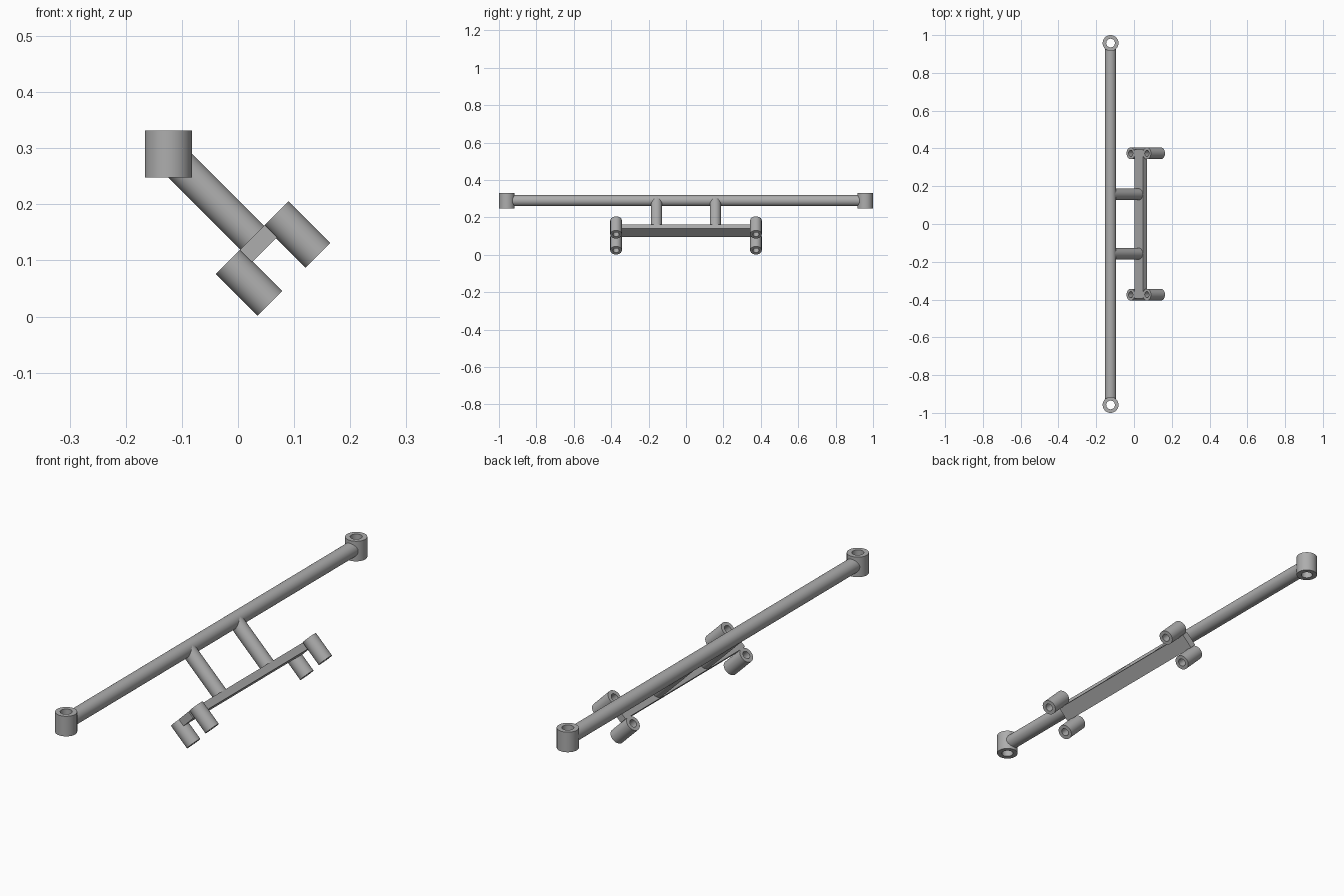
import bpy, bmesh, math
from mathutils import Matrix, Vector

if "Cube" in bpy.data.objects:
    bpy.data.objects.remove(bpy.data.objects["Cube"])

grey = bpy.data.materials.new("steel grey")
grey.use_nodes = True
GREY = (0.42, 0.42, 0.42, 1)
grey.diffuse_color = GREY
grey.node_tree.nodes["Principled BSDF"].inputs["Base Color"].default_value = GREY

SEGMENTS = 48
DOWN = Vector((1, 0, -1)).normalized()   # direction of the struts
ACROSS = Vector((1, 0, 1)).normalized()  # width direction of the plate


def finish(name, bm):
    bmesh.ops.recalc_face_normals(bm, faces=bm.faces)
    mesh = bpy.data.meshes.new(name)
    bm.to_mesh(mesh)
    bm.free()
    mesh.materials.append(grey)
    obj = bpy.data.objects.new(name, mesh)
    bpy.context.collection.objects.link(obj)
    bpy.ops.object.select_all(action="DESELECT")
    obj.select_set(True)
    bpy.context.view_layer.objects.active = obj
    bpy.ops.object.shade_smooth_by_angle(angle=math.radians(35))
    return obj


def tube(name, start, end, radius, bore=0):
    """Round bar from start to end, or a hollow sleeve when bore is set."""
    start, end = Vector(start), Vector(end)
    axis = end - start
    place = Matrix.Translation(start) @ axis.to_track_quat("Z", "Y").to_matrix().to_4x4()
    h = axis.length
    bm = bmesh.new()
    if bore:
        # closed rectangular section spun about the axis
        section = [(bore, 0), (radius, 0), (radius, h), (bore, h)]
        verts = [bm.verts.new((r, 0, z)) for r, z in section]
        edges = [bm.edges.new((verts[i - 1], verts[i])) for i in range(4)]
        bmesh.ops.spin(bm, geom=verts + edges, cent=(0, 0, 0), axis=(0, 0, 1),
                       angle=math.tau, steps=SEGMENTS)
        bmesh.ops.remove_doubles(bm, verts=bm.verts, dist=1e-5)
    else:
        bmesh.ops.create_cone(bm, cap_ends=True, segments=SEGMENTS, radius1=radius,
                              radius2=radius, depth=h,
                              matrix=Matrix.Translation((0, 0, h / 2)))
    bm.transform(place)
    return finish(name, bm)


# Main cross tube
BAR_X, BAR_Z, END_Y = -0.124, 0.29, 0.958
tube("cross_tube", (BAR_X, -END_Y + 0.026, BAR_Z), (BAR_X, END_Y - 0.026, BAR_Z), 0.030)

# Plate frame: centre of its upper face
bar = Vector((BAR_X, 0, BAR_Z))
plate_top = bar + DOWN * 0.211
THICK, WIDTH, LENGTH = 0.031, 0.063, 0.79

for side, y in (("front", -1), ("back", 1)):
    # Upright end sleeve
    tube(side + "_end_sleeve", (BAR_X, y * END_Y, BAR_Z - 0.042),
         (BAR_X, y * END_Y, BAR_Z + 0.042), 0.042, 0.023)
    # Slanted strut
    shift = Vector((0, y * 0.157, 0))
    tube(side + "_strut", bar + shift, plate_top + shift + DOWN * 0.002, 0.030)
    # Pair of mounting sleeves
    for level, n in (("lower", -1), ("upper", 1)):
        top = plate_top + ACROSS * n * 0.0605 + Vector((0, y * 0.374, 0))
        tube(f"{side}_{level}_sleeve", top, top + DOWN * 0.105, 0.031, 0.016)

# Mounting plate
bm = bmesh.new()
bmesh.ops.create_cube(bm, size=1)
bm.transform(Matrix.Translation(plate_top + DOWN * THICK / 2)
             @ Matrix.Rotation(math.radians(45), 4, "Y")
             @ Matrix.Diagonal((THICK, LENGTH, WIDTH, 1)))
finish("mounting_plate", bm)
